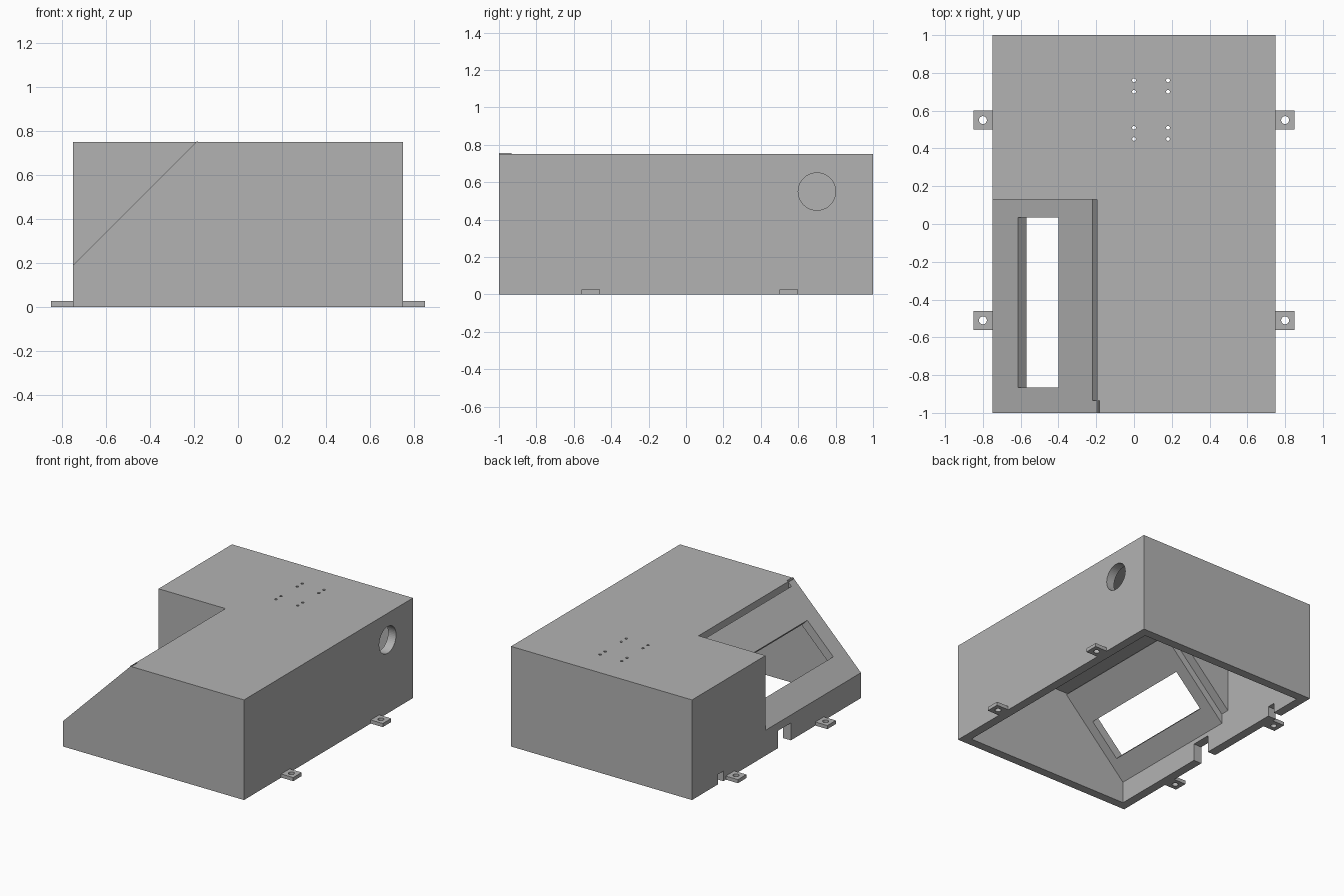
import bpy, bmesh
from mathutils import Matrix, Vector

if "Cube" in bpy.data.objects:
    bpy.data.objects.remove(bpy.data.objects["Cube"], do_unlink=True)

T = 0.066               # wall thickness
X, Y, H = 0.75, 1.0, 0.75
RECESS = 0.13           # y where the sloped recess ends
RIM = 0.94              # slope plane is z = x + RIM

grey = bpy.data.materials.new("plain grey")
grey.use_nodes = True
grey.diffuse_color = (0.45, 0.45, 0.45, 1)
grey.node_tree.nodes["Principled BSDF"].inputs["Base Color"].default_value = grey.diffuse_color


def finish(name, bm):
    bmesh.ops.recalc_face_normals(bm, faces=bm.faces)
    mesh = bpy.data.meshes.new(name)
    bm.to_mesh(mesh)
    bm.free()
    mesh.materials.append(grey)
    obj = bpy.data.objects.new(name, mesh)
    bpy.context.collection.objects.link(obj)
    return obj


def prism(name, profile, y0, y1):
    """Extrude an xz profile from y0 to y1."""
    bm = bmesh.new()
    face = bm.faces.new([bm.verts.new((x, y0, z)) for x, z in profile])
    new = bmesh.ops.extrude_face_region(bm, geom=[face])["geom"]
    bmesh.ops.translate(bm, vec=(0, y1 - y0, 0),
                        verts=[v for v in new if isinstance(v, bmesh.types.BMVert)])
    return finish(name, bm)


def box(name, x0, x1, y0, y1, z0, z1):
    return prism(name, [(x0, z0), (x1, z0), (x1, z1), (x0, z1)], y0, y1)


def cylinder(name, centre, radius, depth, axis="Z", sides=32):
    bm = bmesh.new()
    turn = Matrix.Rotation(1.570796, 4, "Y") if axis == "X" else Matrix()
    bmesh.ops.create_cone(bm, cap_ends=True, segments=sides, radius1=radius, radius2=radius,
                          depth=depth, matrix=Matrix.Translation(Vector(centre)) @ turn)
    return finish(name, bm)


def cut(obj, cutters):
    """Subtract the cutters, bake the result and remove the cutters."""
    for c in cutters:
        mod = obj.modifiers.new("cut", "BOOLEAN")
        mod.operation, mod.solver, mod.object = "DIFFERENCE", "EXACT", c
    bpy.context.view_layer.update()
    baked = bpy.data.meshes.new_from_object(
        obj.evaluated_get(bpy.context.evaluated_depsgraph_get()))
    obj.modifiers.clear()
    obj.data = baked
    for c in cutters:
        bpy.data.objects.remove(c, do_unlink=True)


# Hollow housing, open underneath
housing = box("housing", -X, X, -Y, Y, 0, H)
low = RIM - X - 0.027
edge = -0.195
cutters = [
    box("cavity", -X + T, X - T, -Y + T, Y - T, -0.1, H - T),
    # slope through the front wall
    prism("front_slope", [(-0.85, RIM - 0.85), (edge, RIM + edge), (edge, 0.9), (-0.85, 0.9)],
          -1.1, -Y + T),
    # opening that holds the sloped panel
    box("panel_opening", -0.85, edge, -Y + T, RECESS, low, 0.9),
    cylinder("cable_hole", (X, 0.7, 0.55), 0.1, 0.3, "X", 48),
    box("wide_notch", -0.85, -X + T + 0.02, -0.17, -0.02, -0.1, 0.13),
    box("small_notch", -0.85, -X + T + 0.02, 0.63, 0.69, -0.1, 0.075),
]
for x in (0.0, 0.18):
    for y in (0.45, 0.51, 0.70, 0.76):
        cutters.append(cylinder("screw_hole", (x, y, H), 0.01, 0.3, sides=16))
cut(housing, cutters)

# Thin ridge at the top of the front wall's slope
prism("front_ridge", [(edge - 0.01, RIM + edge - 0.01), (-0.185, 0.755), (-0.182, 0.748), (-0.182, 0.74)],
      -Y, -Y + T)

# Sloped panel with a square-cut window
panel = prism("sloped_panel", [(-X, RIM - X), (-0.22, RIM - 0.22), (-0.22 + 0.707 * T, 0.72 - 0.707 * T),
                               (-X + T, RIM - X + T - 1.414 * T), (-X, low)],
              -Y + T, RECESS)
d = 0.15
window = prism("window", [(x + s * d, x + RIM - s * d) for x, s in
                          ((-0.615, -1), (-0.40, -1), (-0.40, 1), (-0.615, 1))], -0.865, 0.035)
cut(panel, [window])

# Upright wall closing the back of the recess
drop = RIM - 0.02
prism("recess_wall", [(-X + T, drop - X + T), (H - T - drop, H - T), (-X + T, H - T)],
      RECESS, RECESS + T)

# Mounting tabs with screw holes
for side, x in (("left", 0.8), ("right", -0.8)):
    for place, y in (("front", -0.51), ("back", 0.55)):
        tab = box(f"{place}_{side}_tab", x - 0.05, x + 0.05, y - 0.05, y + 0.05, 0, 0.027)
        cut(tab, [cylinder("tab_hole", (x, y, 0), 0.021, 0.2, sides=24)])
